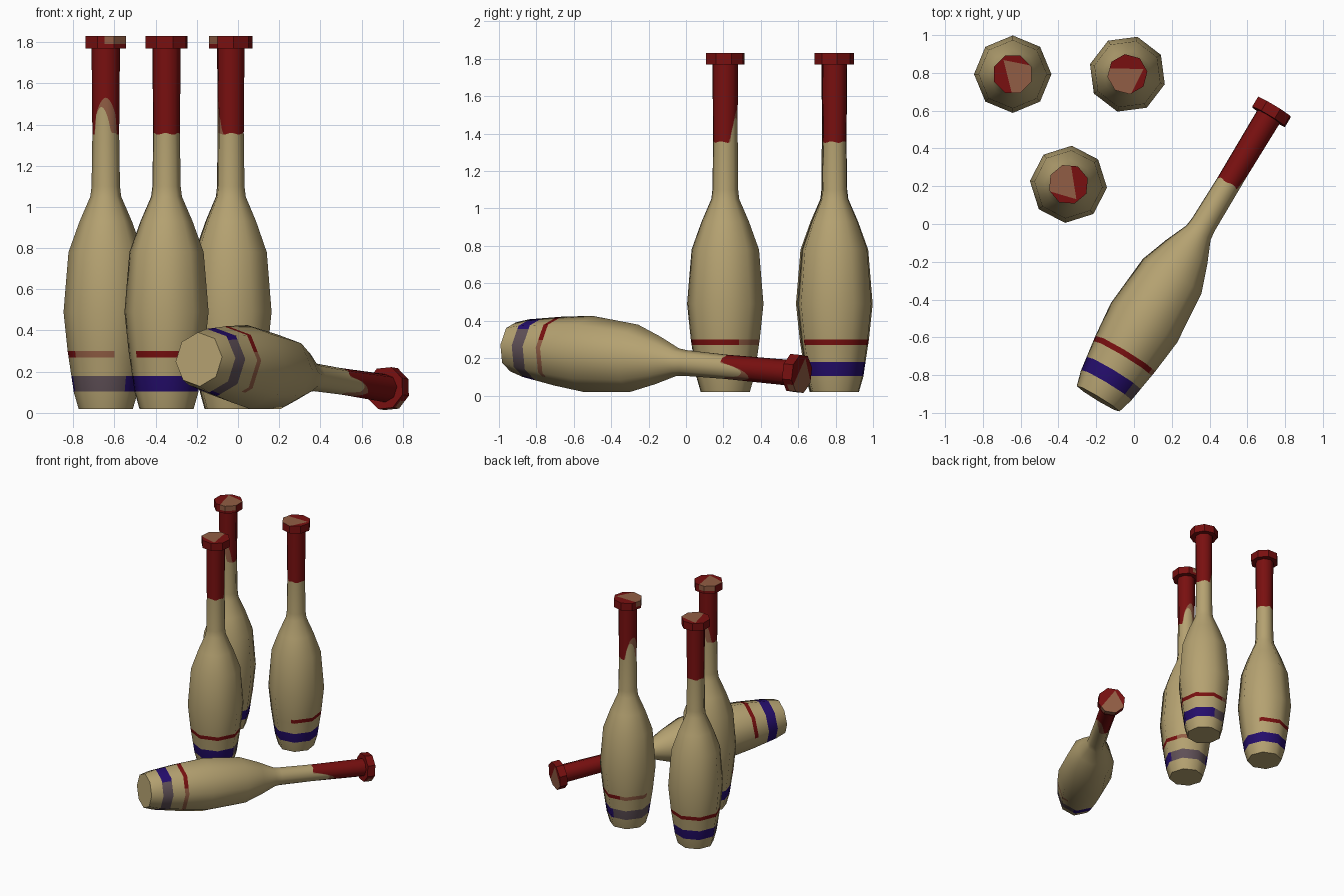
import bpy, bmesh, math
from mathutils import Matrix, Vector

if "Cube" in bpy.data.objects:
    bpy.data.objects.remove(bpy.data.objects["Cube"])

SIDES, SPLIT = 8, 6            # eight-sided clubs, each side split for the paint edges
COLS = SIDES * SPLIT
KNOB_Z, TOP_Z = 1.75, 1.81

# Flat colours
COLOURS = {
    "cream_wood": (0.46, 0.36, 0.165),
    "red_paint": (0.19, 0.005, 0.005),
    "worn_red": (0.285, 0.11, 0.058),
    "blue_paint": (0.018, 0.004, 0.15),
    "worn_blue": (0.115, 0.08, 0.095),
}
CREAM, RED, WORN_RED, BLUE, WORN_BLUE = range(5)
materials = []
for name, rgb in COLOURS.items():
    mat = bpy.data.materials.new(name)
    mat.diffuse_color = (*rgb, 1)
    mat.use_nodes = True
    mat.node_tree.nodes["Principled BSDF"].inputs["Base Color"].default_value = mat.diffuse_color
    materials.append(mat)

# Turned profile of the club: height above its base, radius
PROFILE = [(0, .132), (.08, .155), (.28, .185), (.47, .205), (.76, .181),
           (.91, .127), (1.03, .075), (1.08, .069), (1.33, .065), (KNOB_Z, .069)]


def radius(z):
    for (z0, r0), (z1, r1) in zip(PROFILE, PROFILE[1:]):
        if z <= z1:
            return r0 + (r1 - r0) * (z - z0) / (z1 - z0)
    return PROFILE[-1][1]


def slope(z, d=.03):
    a, b = max(z - d, 0), min(z + d, KNOB_Z)
    return (radius(b) - radius(a)) / (b - a)


def bump(angle, centre, half):
    off = abs((angle - centre + 180) % 360 - 180)
    return math.cos(off / half * math.pi / 2) ** .7 if off < half else 0


# Ragged lower edge of the red grip, by direction
def bare_top(a):
    return 1.335 + .13 * bump(a, 252, 42) + .004 * math.sin(math.radians(a * 5))


def worn_top(a):
    return max(bare_top(a) + .004, 1.335 + .175 * bump(a, 270, 62))


BANDS = [.085, .16, .25, .32]
ROWS = sorted([p[0] for p in PROFILE if p[0] != 1.33] + BANDS)
ROWS = ROWS[:-1] + [bare_top, worn_top, KNOB_Z]


def paint(low, angle):
    """Colour of a body face from its lower row and its direction."""
    if low == BANDS[0]:
        return WORN_BLUE if 185 < angle < 305 else BLUE
    if low == BANDS[2]:
        if angle > 287 or angle < 35:
            return CREAM
        return WORN_RED if angle > 212 else RED
    if low is bare_top:
        return WORN_RED if 205 < angle < 335 else RED
    if low is worn_top:
        return RED
    return CREAM


def ring_direction(col):
    k, f = divmod(col, SPLIT)
    a, b = (math.tau * (k + i) / SIDES for i in (0, 1))
    f /= SPLIT
    p = Vector((math.cos(a), math.sin(a), 0))
    return p.lerp(Vector((math.cos(b), math.sin(b), 0)), f)


def make_body():
    verts, faces, mats, normals = [], [], [], []
    for row in ROWS:
        for c in range(COLS):
            d = ring_direction(c)
            z = row(360 * c / COLS) if callable(row) else row
            p = d * radius(z)
            verts.append((p.x, p.y, z))
            n = d.normalized()
            normals.append(Vector((n.x, n.y, -slope(z))).normalized())
    for i, low in enumerate(ROWS[:-1]):
        for c in range(COLS):
            a, b = i * COLS + c, i * COLS + (c + 1) % COLS
            faces.append((a, b, b + COLS, a + COLS))
            mats.append(paint(low, 360 * (c + .5) / COLS))
    # flat base with its own ring of points
    start = len(verts)
    for c in range(0, COLS, SPLIT):
        verts.append(verts[c])
        normals.append(Vector((0, 0, -1)))
    faces.append(tuple(reversed(range(start, start + SIDES))))
    mats.append(CREAM)
    mesh = bpy.data.meshes.new("club_body")
    mesh.from_pydata(verts, [], faces)
    for m in materials:
        mesh.materials.append(m)
    for poly, m in zip(mesh.polygons, mats):
        poly.material_index = m
        poly.use_smooth = True
    mesh.normals_split_custom_set_from_vertices(normals)
    return mesh


def make_knob():
    bm = bmesh.new()
    h = TOP_Z - KNOB_Z
    bmesh.ops.create_cone(bm, cap_ends=True, segments=SIDES, radius1=.107, radius2=.107, depth=h,
                          matrix=Matrix.Translation((0, 0, KNOB_Z + h / 2))
                          @ Matrix.Rotation(math.pi / SIDES, 4, 'Z'))
    # cut the edges of the worn patch
    for co, no in (((-.03, 0, 0), (1, .25, 0)), ((0, .065, 0), (.2, 1, 0)),
                   ((0, 0, KNOB_Z + .02), (0, 0, 1))):
        bmesh.ops.bisect_plane(bm, geom=bm.verts[:] + bm.edges[:] + bm.faces[:],
                               plane_co=co, plane_no=no)
    bm.normal_update()
    for f in bm.faces:
        c = f.calc_center_median()
        inside = (c.x + .03) + .25 * c.y > 0 and c.y - .065 + .2 * c.x < 0
        side = abs(f.normal.z) < .5 and f.normal.y < -.5 and c.z > KNOB_Z + .02
        f.material_index = WORN_RED if inside and (f.normal.z > .5 or side) else RED
    mesh = bpy.data.meshes.new("club_knob")
    bm.to_mesh(mesh)
    bm.free()
    for m in materials:
        mesh.materials.append(m)
    return mesh


body, knob = make_body(), make_knob()


def place(name, matrix):
    for part, mesh in (("body", body), ("knob", knob)):
        ob = bpy.data.objects.new(f"{name}_{part}", mesh)
        ob.matrix_world = matrix
        bpy.context.collection.objects.link(ob)


# Three standing clubs
for name, x, y, turn in (("left_club", -.642, .793, 0), ("right_club", -.035, .793, -105),
                         ("front_club", -.347, .21, 175)):
    place(name, Matrix.Translation((x, y, .02)) @ Matrix.Rotation(math.radians(turn), 4, 'Z'))

# Fallen club, resting on its belly and knob
base, top = Vector((-.19, -.925, .26)), Vector((.747, .625, .115))
axis = (top - base).normalized()
across = Vector((0, 0, 1)).cross(axis).normalized()
up = axis.cross(across)
frame = Matrix((across, up, axis)).transposed().to_4x4()
place("fallen_club", Matrix.Translation(base) @ frame @ Matrix.Rotation(math.radians(-50), 4, 'Z'))
